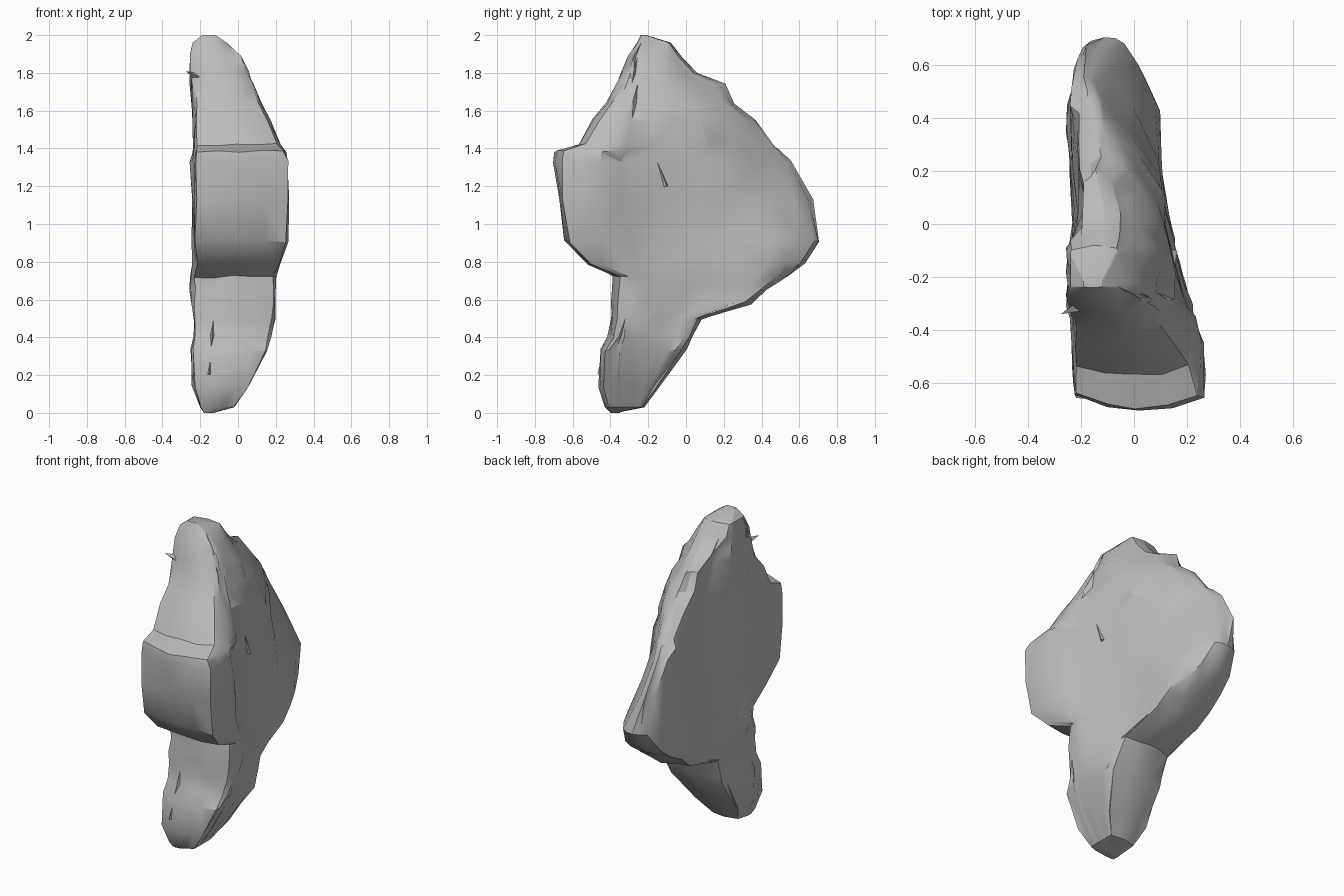
import bpy, bmesh, math, random
from mathutils import Vector

random.seed(4)
cube = bpy.data.objects.get("Cube")
if cube:
    bpy.data.objects.remove(cube, do_unlink=True)

stone = bpy.data.materials.new("grey stone")
stone.use_nodes = True
grey = (0.5, 0.5, 0.5, 1)
stone.diffuse_color = grey
shader = next(n for n in stone.node_tree.nodes if n.type == "BSDF_PRINCIPLED")
shader.inputs["Base Color"].default_value = grey


def interp(points, v):
    """Piecewise linear lookup."""
    if v <= points[0][0]:
        return points[0][1]
    for (a, fa), (b, fb) in zip(points, points[1:]):
        if v <= b:
            return fa + (fb - fa) * (v - a) / (b - a)
    return points[-1][1]


def finish(name, bm):
    bmesh.ops.recalc_face_normals(bm, faces=bm.faces)
    mesh = bpy.data.meshes.new(name)
    bm.to_mesh(mesh)
    bm.free()
    mesh.materials.append(stone)
    obj = bpy.data.objects.new(name, mesh)
    bpy.context.collection.objects.link(obj)
    bpy.ops.object.select_all(action="DESELECT")
    obj.select_set(True)
    bpy.context.view_layer.objects.active = obj
    bpy.ops.object.shade_smooth_by_angle(angle=math.radians(32))


# Height, front y, back y, right x, left x of each layer
layers = [
    (0, -.40, -.37, -.13, -.18), (.03, -.43, -.22, -.02, -.20),
    (.14, -.47, -.14, .05, -.24), (.33, -.46, 0, .15, -.25),
    (.4, -.41, .04, .17, -.23), (.5, -.4, .09, .19, -.23),
    (.58, -.39, .34, .2, -.24), (.65, -.385, .43, .2, -.25),
    (.72, -.38, .55, .2, -.25), (.79, -.53, .63, .22, -.24),
    (.91, -.64, .71, .26, -.24), (1.13, -.67, .67, .28, -.25),
    (1.33, -.71, .56, .27, -.25), (1.385, -.69, .5, .25, -.24),
    (1.42, -.57, .47, .22, -.24), (1.55, -.49, .37, .17, -.24),
    (1.64, -.42, .26, .12, -.24), (1.74, -.37, .2, .08, -.25),
    (1.8, -.34, .06, .05, -.26), (1.89, -.31, -.02, .01, -.26),
    (1.96, -.26, -.08, -.06, -.24), (2, -.24, -.21, -.12, -.19),
]
# Thickness limits along the depth
right_limit = [(-.7, .28), (-.45, .26), (-.25, .2), (-.1, .16), (.15, .1),
               (.4, .1), (.6, .06), (.7, .01)]
left_limit = [(-.7, -.23), (-.4, -.23), (-.3, -.25), (-.1, -.25), (.05, -.22),
              (.4, -.26), (.6, -.22), (.7, -.19)]
# Reach of the slanted rear right face at each height
slant_reach = [(.5, .27), (.9, .37), (1, .31), (1.25, .2), (1.42, .16),
               (1.6, .12), (1.8, -.02), (1.95, -.1)]
slant_x, slant_y = .82, .57
# Setback of the front corners
corner = [(1, .03), (1.13, .015), (1.33, .06), (1.45, .03)]


def section(layer):
    """One closed outline: right side, back, left side, front."""
    z, front, back, right, left = layer
    depth = back - front
    nose = min(interp(corner, z), depth * .1)
    tail = min(.05, depth * .1)
    crease = max(-.35, front + .2 * depth)
    reach = interp(slant_reach, z)

    def columns(rear):
        ys = [front + nose + (crease - front - nose) * t for t in (0, .3, .65, 1)]
        return ys + [crease + (rear - crease) * t for t in (.05, .2, .4, .6, .8, .93, 1)]

    def left_x(y):
        tuck = .035 * max(0, min(1, (z - 1) / .6)) if -.05 < y < .45 else 0
        return max(left, interp(left_limit, y)) + tuck

    def right_x(y):
        x = min(right, interp(right_limit, y), (reach - slant_y * y) / slant_x)
        if .9 < z < 1.65 and crease < y < .1:
            x -= .02  # hollow behind the front block
        return max(x, left_x(y) + .05)

    right_side = [[right_x(y), y] for y in columns(back - tail * .6)]
    left_side = [[left_x(y), y] for y in columns(back - tail)]
    # Chamfer the front and rear corners
    for i, keep in ((0, .96), (-1, .94)):
        a, b = right_side[i], left_side[i]
        mid = (a[0] + b[0]) / 2
        a[0], b[0] = mid + (a[0] - mid) * keep, mid + (b[0] - mid) * keep

    rear, face = [], []
    for t in (.25, .5, .75):
        x = right_side[-1][0] * (1 - t) + left_side[-1][0] * t
        rear.append((x, back - tail * (.6 * max(0, 1 - 2 * t) + max(0, 2 * t - 1))))
        x = right_side[0][0] * t + left_side[0][0] * (1 - t)
        face.append((x, front + nose * (2 * t - 1) ** 2))

    rough = .008 if .1 < z < 1.9 else 0
    outline = right_side + rear + left_side[::-1] + face
    return [Vector((x + random.uniform(-rough, rough),
                    y + random.uniform(-rough, rough),
                    z + random.uniform(-rough, rough))) for x, y in outline]


# Main boulder
bm = bmesh.new()
rings = [[bm.verts.new(p) for p in section(layer)] for layer in layers]
count = len(rings[0])
for low, high in zip(rings, rings[1:]):
    for i in range(count):
        j = (i + 1) % count
        bm.faces.new((low[i], low[j], high[j], high[i]))
bm.faces.new(rings[0])
bm.faces.new(rings[-1])
bmesh.ops.triangulate(bm, faces=bm.faces, quad_method="SHORT_EDGE")
finish("boulder", bm)


# Sharp chips embedded in the surface
def chip(name, base, tip, width):
    bm = bmesh.new()
    base, tip = Vector(base), Vector(tip)
    turn = (tip - base).to_track_quat("Z", "Y")
    foot = [bm.verts.new(base + turn @ Vector((width * math.cos(a), width * math.sin(a), 0)))
            for a in (0, math.tau / 3, 2 * math.tau / 3)]
    point = bm.verts.new(tip)
    bm.faces.new(foot)
    for i in range(3):
        bm.faces.new((foot[i], foot[(i + 1) % 3], point))
    finish(name, bm)


chip("lower_front_chip", (-.15, -.42, .2), (-.13, -.39, .5), .05)
chip("upper_left_chip", (-.2, -.3, 1.77), (-.275, -.34, 1.81), .03)
chip("right_side_chip", (.13, -.11, 1.2), (.15, -.18, 1.4), .035)
